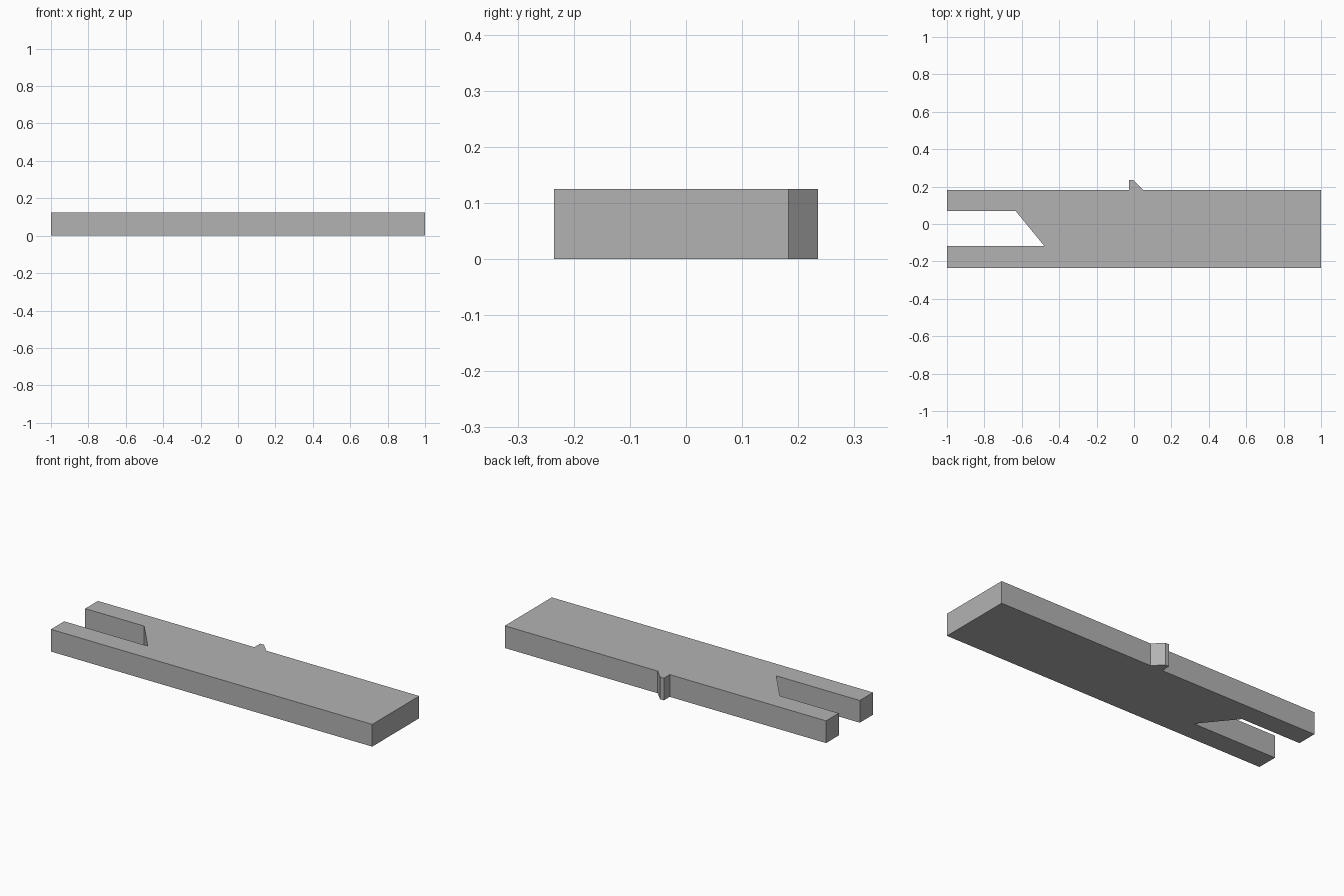
import bpy
import bmesh

cube = bpy.data.objects.get("Cube")
if cube:
    bpy.data.objects.remove(cube, do_unlink=True)

THICKNESS = 0.125
FRONT, BACK = -0.235, 0.183

# Single grey material
grey = bpy.data.materials.new("plain grey")
grey.use_nodes = True
colour = (0.45, 0.45, 0.45, 1)
grey.diffuse_color = colour
grey.node_tree.nodes["Principled BSDF"].inputs["Base Color"].default_value = colour


def extruded_plate(name, outline, height):
    """Extrude a flat outline upward from the ground."""
    bm = bmesh.new()
    face = bm.faces.new([bm.verts.new((x, y, 0)) for x, y in outline])
    result = bmesh.ops.extrude_face_region(bm, geom=[face])
    top = [v for v in result["geom"] if isinstance(v, bmesh.types.BMVert)]
    bmesh.ops.translate(bm, vec=(0, 0, height), verts=top)
    bmesh.ops.recalc_face_normals(bm, faces=bm.faces)
    mesh = bpy.data.meshes.new(name)
    bm.to_mesh(mesh)
    bm.free()
    mesh.materials.append(grey)
    obj = bpy.data.objects.new(name, mesh)
    bpy.context.collection.objects.link(obj)
    return obj


# Bar with a slanted slot in one end and a small ramped catch on the back edge
slot = [(-1, 0.07), (-0.633, 0.07), (-0.48, -0.117), (-1, -0.117)]
catch = [(0.048, BACK), (-0.003, 0.235), (-0.027, 0.235), (-0.027, BACK)]
outline = [(-1, FRONT), (1, FRONT), (1, BACK)] + catch + [(-1, BACK)] + slot
extruded_plate("slotted_bar", outline, THICKNESS)
